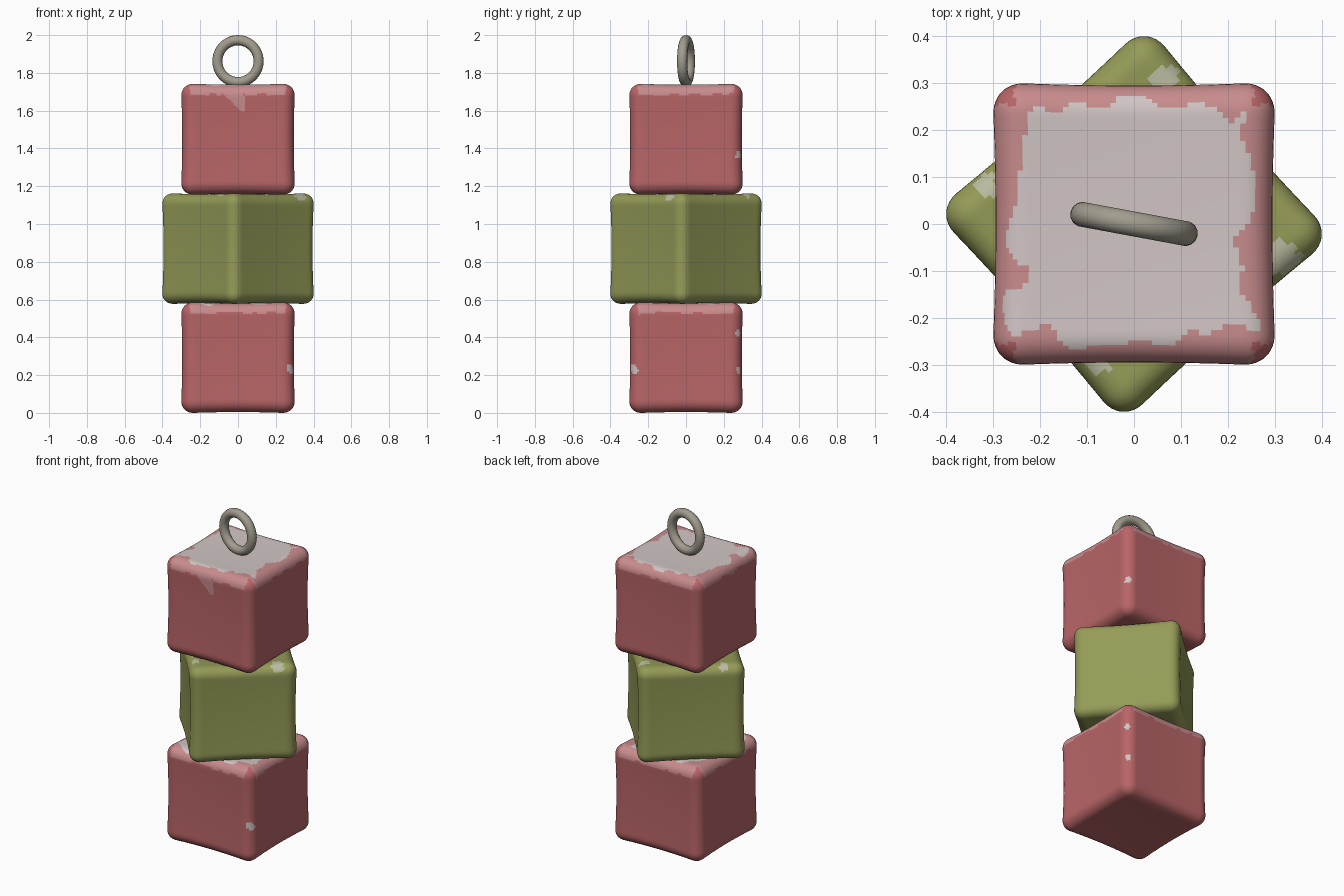
import bpy, bmesh, math
from mathutils import Vector, noise

old = bpy.data.objects.get("Cube")
if old:
    bpy.data.objects.remove(old, do_unlink=True)


def material(name, color):
    m = bpy.data.materials.new(name)
    m.use_nodes = True
    m.diffuse_color = (*color, 1)
    m.node_tree.nodes["Principled BSDF"].inputs["Base Color"].default_value = (*color, 1)
    return m


red = material("faded_red", (0.48, 0.13, 0.135))
pink = material("worn_pink", (0.58, 0.26, 0.265))
frost = material("pale_frost", (0.64, 0.56, 0.56))
green = material("olive_green", (0.30, 0.325, 0.095))
lichen = material("pale_olive", (0.50, 0.50, 0.36))
metal = material("dull_metal", (0.36, 0.335, 0.27))


def soft_block(name, half, z_low, z_high, turn, mats, paint, radius=0.068, dent=0.05):
    """Rounded cube with slightly sunken faces, coloured by a rule."""
    bm = bmesh.new()
    bmesh.ops.create_cube(bm, size=2)
    bmesh.ops.subdivide_edges(bm, edges=bm.edges[:], cuts=47, use_grid_fill=True)
    inner = half - radius
    for v in bm.verts:
        p = v.co * half
        core = Vector([max(-inner, min(inner, c)) for c in p])
        p = core + (p - core).normalized() * radius
        bow = [1 - (c / half) ** 2 for c in p]
        v.co = [p[i] * (1 - dent * (sum(bow) - bow[i]) / 2) for i in range(3)]
    # Fit the block to its exact size, then turn and lift it
    reach = max(v.co.x for v in bm.verts)
    height = (z_high - z_low) / 2
    for v in bm.verts:
        v.co *= half / reach
        v.co.z *= height / half
    for f in bm.faces:
        f.smooth = True
        f.material_index = paint(f.calc_center_median())
    me = bpy.data.meshes.new(name)
    bm.to_mesh(me)
    bm.free()
    for m in mats:
        me.materials.append(m)
    ob = bpy.data.objects.new(name, me)
    bpy.context.collection.objects.link(ob)
    ob.location.z = z_low + height
    ob.rotation_euler.z = math.radians(turn)


def near(p, spots):
    return any((p - Vector(s[:3])).length < s[3] + 0.01 * noise.noise(p * 40)
               for s in spots)


def worn_red(shift, spots, drip):
    """Frosted top, worn pink rim, red sides with a few chips."""
    def paint(p):
        wob = noise.noise(p * 13 + shift)
        ax, ay = abs(p.x), abs(p.y)
        spread = (ax ** 6 + ay ** 6) ** (1 / 6)
        if near(p, spots):
            return 2
        if p.z > 0.22 and spread + 0.05 * wob < 0.25:
            return 2
        if p.z > 0.235 + 0.025 * wob and min(ax, ay) < 0.255:
            return 1
        # Streak running down the front
        if drip and p.y < -0.2 and p.z > 0.14 and abs(p.x + 0.6 * (p.z - 0.2)) < 0.5 * (p.z - 0.13):
            return 1
        return 0
    return paint


def worn_green(p):
    turned = [(0.25, 0.19, 0.27, 0.035), (-0.18, 0.26, 0.27, 0.03),
              (0.19, -0.26, 0.27, 0.04), (-0.25, -0.17, 0.27, 0.03)]
    return 1 if near(p, turned) else 0


reds = [red, pink, frost]
soft_block("bottom_block", 0.3, 0, 0.585, 0, reds,
           worn_red(Vector((3, 1, 0)), [(0.28, -0.28, -0.06, 0.025), (0.28, 0.28, 0.13, 0.018),
                                        (0.28, 0.28, -0.07, 0.018)], False))
soft_block("middle_block", 0.3, 0.577, 1.162, 41.5, [green, lichen], worn_green, 0.062)
soft_block("top_block", 0.3, 1.155, 1.742, 0, reds,
           worn_red(Vector((0, 5, 2)), [(0.28, 0.28, -0.08, 0.02)], True))

# Hanging ring
bpy.ops.mesh.primitive_torus_add(major_radius=0.111, minor_radius=0.027,
                                 major_segments=40, minor_segments=14,
                                 location=(0, 0, 1.862),
                                 rotation=(math.pi / 2, 0, math.radians(-10.5)))
ring = bpy.context.object
ring.name = "hanging_ring"
ring.data.materials.append(metal)
bpy.ops.object.shade_smooth()
